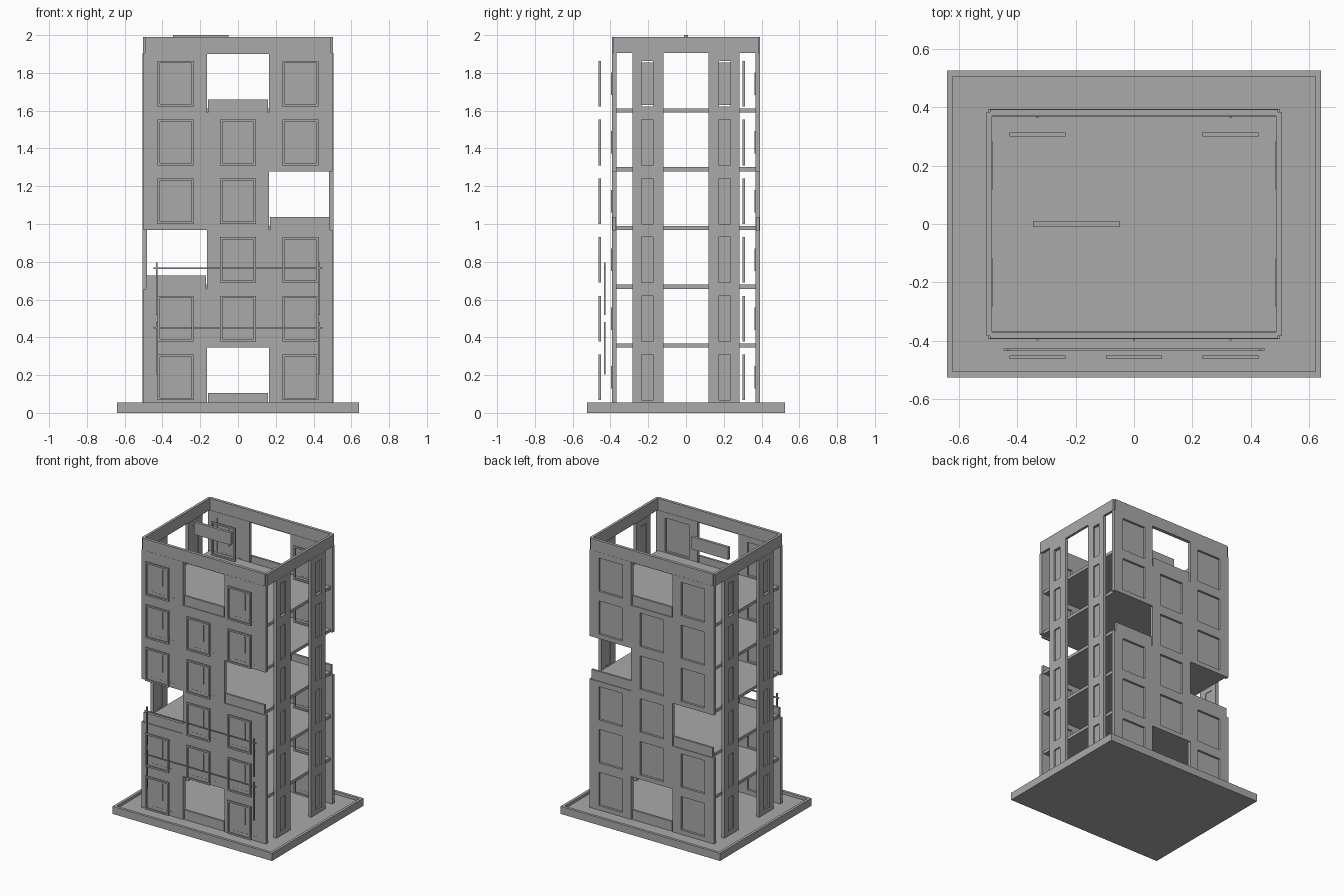
import bpy
import bmesh
from mathutils import Matrix, Vector

old = bpy.data.objects.get("Cube")
if old:
    bpy.data.objects.remove(old, do_unlink=True)

concrete = bpy.data.materials.new("grey_concrete")
concrete.use_nodes = True
GREY = (0.4, 0.4, 0.4, 1)
concrete.diffuse_color = GREY
concrete.node_tree.nodes["Principled BSDF"].inputs["Base Color"].default_value = GREY


def finish(name, bm):
    mesh = bpy.data.meshes.new(name)
    bmesh.ops.recalc_face_normals(bm, faces=bm.faces)
    bm.to_mesh(mesh)
    bm.free()
    mesh.materials.append(concrete)
    ob = bpy.data.objects.new(name, mesh)
    bpy.context.scene.collection.objects.link(ob)
    return ob


def boxes(name, ranges):
    """One object from boxes, each given as (x0, x1, y0, y1, z0, z1)."""
    bm = bmesh.new()
    for x0, x1, y0, y1, z0, z1 in ranges:
        centre = Vector((x0 + x1, y0 + y1, z0 + z1)) / 2
        size = Matrix.Diagonal((x1 - x0, y1 - y0, z1 - z0, 1))
        bmesh.ops.create_cube(bm, size=1, matrix=Matrix.Translation(centre) @ size)
    return finish(name, bm)


def pierced(name, outer, holes, depth, place):
    """Slab with rectangular holes; place maps (u, v, d) to a point."""
    rects = [outer] + holes
    us = sorted({round(u, 4) for r in rects for u in r[:2]})
    vs = sorted({round(v, 4) for r in rects for v in r[2:]})
    bm = bmesh.new()
    for u0, u1 in zip(us, us[1:]):
        for v0, v1 in zip(vs, vs[1:]):
            u, v = (u0 + u1) / 2, (v0 + v1) / 2
            if any(h[0] < u < h[1] and h[2] < v < h[3] for h in holes):
                continue
            corners = [(u0, v0), (u1, v0), (u1, v1), (u0, v1)]
            bm.faces.new([bm.verts.new(place(a, b, depth[0])) for a, b in corners])
    bmesh.ops.remove_doubles(bm, verts=bm.verts, dist=0.0005)
    shift = Vector(place(0, 0, depth[1])) - Vector(place(0, 0, depth[0]))
    made = bmesh.ops.extrude_face_region(bm, geom=list(bm.faces), use_keep_orig=True)
    bmesh.ops.translate(bm, vec=shift,
                        verts=[g for g in made["geom"] if isinstance(g, bmesh.types.BMVert)])
    return finish(name, bm)


def facing_y(u, v, d):
    return (u, d, v)


def facing_x(u, v, d):
    return (d, u, v)


def facing_z(u, v, d):
    return (u, v, d)


# Levels and the bays left open as balconies
STOREY, FLOORS, BASE_TOP, WALL_TOP = 0.311, 6, 0.055, 1.905
BAY, WIN_W, WIN_LOW, WIN_HIGH = 0.33, 0.095, 0.067, 0.309
open_bays = {(0, 0), (2, -1), (3, 1), (5, 0)}
windows = [(f, c) for f in range(FLOORS) for c in (-1, 0, 1) if (f, c) not in open_bays]


def window_rect(f, c, inset=0):
    return (c * BAY - WIN_W + inset, c * BAY + WIN_W - inset,
            WIN_LOW + f * STOREY + inset, WIN_HIGH + f * STOREY - inset)


# Base tray with raised rim
boxes("base_slab", [(-0.64, 0.64, -0.525, 0.525, 0, 0.035)])
pierced("base_rim", (-0.64, 0.64, -0.525, 0.525), [(-0.62, 0.62, -0.505, 0.505)],
        (0.035, BASE_TOP), facing_z)

# Floor slabs
boxes("floor_slabs", [(-0.485, 0.485, -0.368, 0.368, f * STOREY + 0.035, f * STOREY + 0.057)
                      for f in range(1, FLOORS)])

# Front and back walls, with windows and balconies
wall_holes = [window_rect(*w) for w in windows]
for f, c in open_bays:
    left = -0.5 if c < 0 else c * BAY - 0.165
    right = 0.5 if c > 0 else c * BAY + 0.165
    wall_holes.append((left, right, f * STOREY + 0.035, (f + 1) * STOREY + 0.035))

for side, y in (("front", -0.393), ("back", 0.368)):
    pierced(side + "_wall", (-0.495, 0.495, 0.035, WALL_TOP), wall_holes,
            (y, y + 0.025), facing_y)
    panes, handles, rails = [], [], []
    for w in windows:
        x0, x1, z0, z1 = window_rect(*w)
        panes.append((x0, x1, y + 0.001, y + 0.009, z0, z1))
        x, z = (x0 + x1) / 2, (z0 + z1) / 2
        handles.append((x - 0.003, x + 0.003, y - 0.005, y + 0.002, z - 0.06, z + 0.06))
        # Thin frame standing off the wall
        pierced(f"{side}_window_frame_{w[0]}_{w[1] + 1}", window_rect(*w),
                [window_rect(*w, inset=0.012)], (y - 0.069, y - 0.056), facing_y)
    for f, c in open_bays:
        x = c * 0.328
        rails.append((x - 0.158, x + 0.158, y + 0.005, y + 0.02,
                      f * STOREY + 0.035, f * STOREY + 0.105))
    boxes(side + "_window_panes", panes)
    boxes(side + "_window_handles", handles)
    boxes(side + "_balcony_parapets", rails)

# Side piers with narrow windows
for side, s in (("left", 1), ("right", -1)):
    for end, t in (("front", -1), ("back", 1)):
        lo, hi = sorted((t * 0.118, t * 0.282))
        w0, w1 = sorted((t * 0.175, t * 0.235))
        slots = [(w0, w1, WIN_LOW + f * STOREY, WIN_HIGH + f * STOREY) for f in range(FLOORS)]
        pierced(f"{side}_{end}_pier", (lo, hi, 0.035, WALL_TOP), slots,
                (s * 0.482, s * 0.505), facing_x)
        x0, x1 = sorted((s * 0.486, s * 0.495))
        gap = 0.008
        boxes(f"{side}_{end}_pier_panes",
              [(x0, x1, a, b, z0 + gap * (i == FLOORS - 1), z1 - gap * (i == FLOORS - 1))
               for i, (a, b, z0, z1) in enumerate(slots)])

# Roof parapet of four plates
plates = []
for s in (-1, 1):
    y0, y1 = sorted((s * 0.37, s * 0.392))
    x0, x1 = sorted((s * 0.485, s * 0.504))
    plates.append((-0.492, 0.492, y0, y1, WALL_TOP, 1.99))
    plates.append((x0, x1, -0.383, 0.383, WALL_TOP, 1.99))
boxes("roof_parapet", plates)

# Blank board behind the parapet
boxes("roof_board", [(-0.345, -0.05, -0.01, 0.01, 1.91, 2.0)])

# Slim rails and posts before the front wall
bars = []
for z in (0.45, 0.765):
    bars.append((-0.447, 0.447, -0.433, -0.426, z - 0.004, z + 0.004))
    for x in (-0.43, 0.43):
        bars.append((x - 0.004, x + 0.004, -0.434, -0.425, z - 0.247, z + 0.032))
boxes("front_rails", bars)
